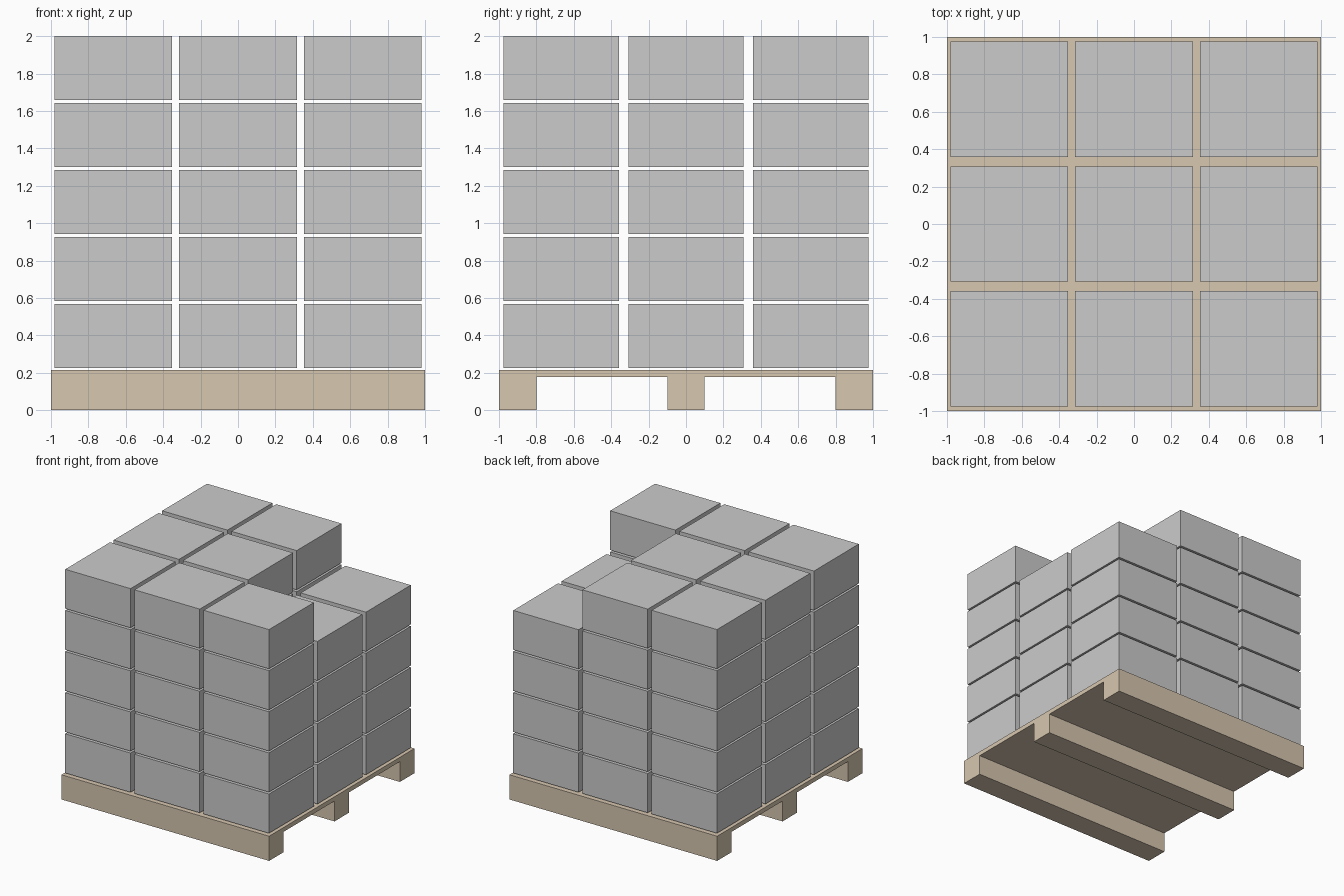
import bpy, bmesh

if "Cube" in bpy.data.objects:
    bpy.data.objects.remove(bpy.data.objects["Cube"])

wood = bpy.data.materials.new("wood")
wood.diffuse_color = (0.68, 0.57, 0.43, 1)
wood.use_nodes = True
wood.node_tree.nodes["Principled BSDF"].inputs["Base Color"].default_value = wood.diffuse_color


def finish(name, bm, material=None):
    bmesh.ops.recalc_face_normals(bm, faces=bm.faces)
    mesh = bpy.data.meshes.new(name)
    bm.to_mesh(mesh)
    bm.free()
    obj = bpy.data.objects.new(name, mesh)
    bpy.context.collection.objects.link(obj)
    if material:
        mesh.materials.append(material)
    return obj


# Pallet: deck with three runners, one side profile (y, z) extruded along x
DECK_TOP, DECK_BOTTOM = 0.215, 0.177
profile = [(-1, DECK_TOP), (-1, 0), (-0.8, 0), (-0.8, DECK_BOTTOM),
           (-0.1, DECK_BOTTOM), (-0.1, 0), (0.1, 0), (0.1, DECK_BOTTOM),
           (0.8, DECK_BOTTOM), (0.8, 0), (1, 0), (1, DECK_TOP)]
bm = bmesh.new()
face = bm.faces.new([bm.verts.new((-1, y, z)) for y, z in profile])
ext = bmesh.ops.extrude_face_region(bm, geom=[face], use_keep_orig=True)
bmesh.ops.translate(bm, vec=(2, 0, 0),
                    verts=[v for v in ext["geom"] if isinstance(v, bmesh.types.BMVert)])
finish("pallet", bm, wood)

# Cartons: 3 x 3 stacks of five, two right-hand stacks are one carton short
SIZE = (0.629, 0.617, 0.342)
STEP = (0.667, 0.667, 0.358)
FIRST_Z = 0.397
short_stacks = {(1, 0), (1, 1)}
for ix in (-1, 0, 1):
    for iy in (-1, 0, 1):
        for level in range(4 if (ix, iy) in short_stacks else 5):
            bm = bmesh.new()
            bmesh.ops.create_cube(bm, size=1)
            bmesh.ops.scale(bm, vec=SIZE, verts=bm.verts)
            box = finish(f"carton_{ix + 1}_{iy + 1}_{level}", bm)
            box.location = (ix * STEP[0], iy * STEP[1], FIRST_Z + level * STEP[2])
